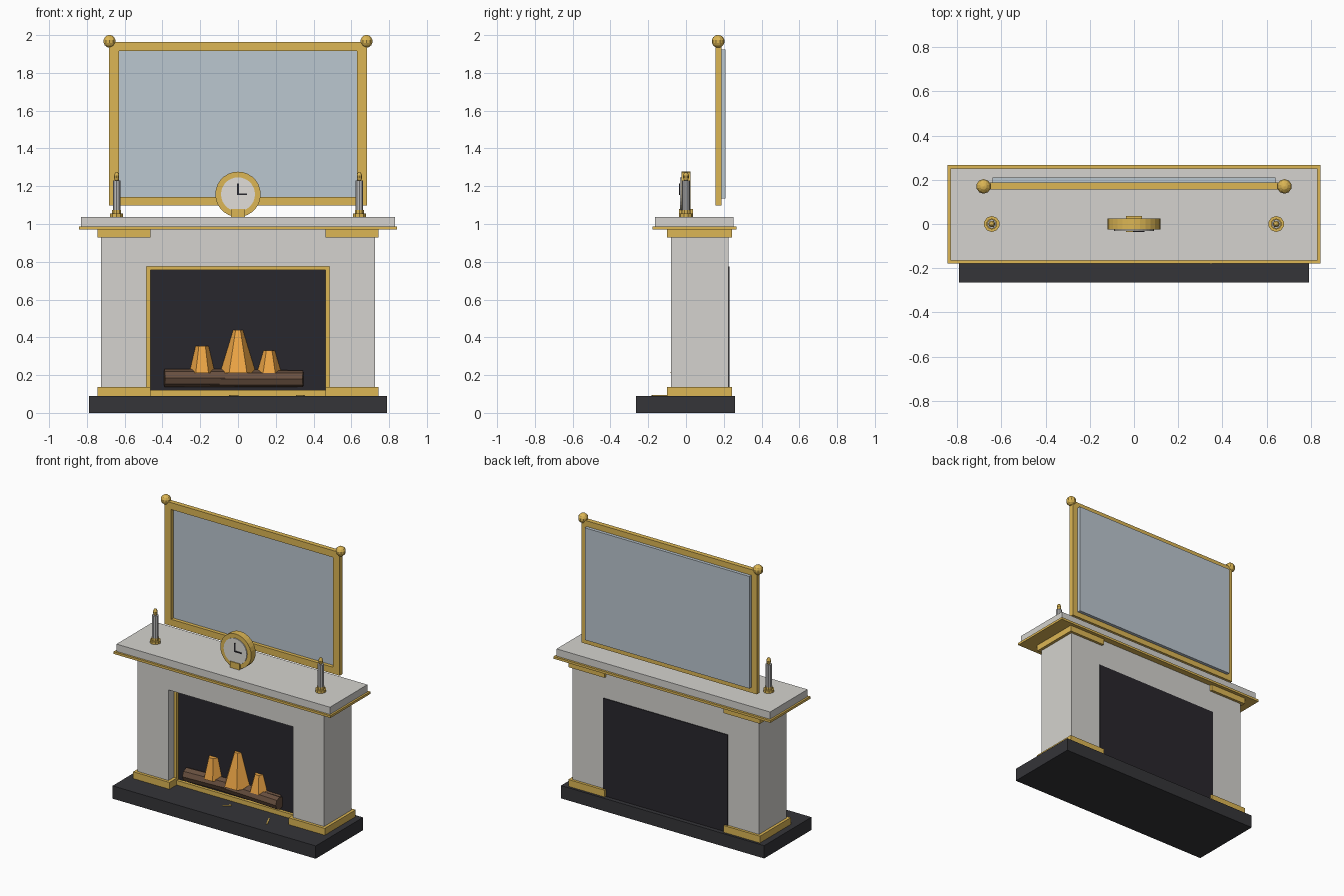
import bpy
from math import pi, radians, atan2, hypot

if "Cube" in bpy.data.objects:
    bpy.data.objects.remove(bpy.data.objects["Cube"])


def material(name, rgb):
    m = bpy.data.materials.new(name)
    m.diffuse_color = (*rgb, 1)
    m.use_nodes = True
    m.node_tree.nodes["Principled BSDF"].inputs["Base Color"].default_value = m.diffuse_color
    return m


GOLD = material("gold", (0.72, 0.47, 0.09))
STONE = material("pale_stone", (0.66, 0.65, 0.62))
SLATE = material("slate", (0.035, 0.035, 0.04))
SOOT = material("soot", (0.022, 0.02, 0.026))
GLASS = material("mirror_glass", (0.5, 0.57, 0.63))
WOOD = material("wood", (0.14, 0.08, 0.05))
FLAME = material("flame", (0.85, 0.38, 0.06))
CREAM = material("cream", (0.75, 0.73, 0.69))
METAL = material("candle_grey", (0.5, 0.5, 0.5))


def finish(name, mat):
    o = bpy.context.object
    o.name = name
    o.data.materials.append(mat)
    return o


def box(name, x, y, z, mat, turn=0):
    """Box from (min, max) ranges."""
    bpy.ops.mesh.primitive_cube_add(
        size=1, location=[sum(r) / 2 for r in (x, y, z)], rotation=(0, 0, turn))
    o = finish(name, mat)
    o.scale = [r[1] - r[0] for r in (x, y, z)]
    return o


def cone(name, loc, r1, r2, depth, sides, mat, rot=(0, 0, 0)):
    bpy.ops.mesh.primitive_cone_add(vertices=sides, radius1=r1, radius2=r2,
                                    depth=depth, location=loc, rotation=rot)
    return finish(name, mat)


def ball(name, loc, r, mat, stretch=1):
    bpy.ops.mesh.primitive_uv_sphere_add(segments=10, ring_count=7, radius=r, location=loc)
    finish(name, mat).scale.z = stretch


def span(s, a, b):
    return tuple(sorted((s * a, s * b)))


# hearth, lintel and firebox
box("hearth", (-0.79, 0.79), (-0.265, 0.26), (0, 0.09), SLATE)
box("lintel", (-0.485, 0.485), (-0.08, 0.225), (0.775, 0.97), STONE)
box("firebox", (-0.485, 0.485), (0, 0.23), (0.09, 0.775), SOOT)

# mantel shelf
box("mantel_moulding", (-0.843, 0.843), (-0.178, 0.267), (0.97, 0.986), GOLD)
box("mantel_top", (-0.83, 0.83), (-0.164, 0.252), (0.986, 1.037), STONE)

# opening trim and mirror frame rails
box("trim_top", (-0.485, 0.485), (-0.02, 0.005), (0.757, 0.776), GOLD)
box("trim_bottom", (-0.485, 0.485), (-0.02, 0.005), (0.09, 0.122), GOLD)
box("frame_top", (-0.68, 0.68), (0.155, 0.188), (1.915, 1.963), GOLD)
box("frame_bottom", (-0.68, 0.68), (0.155, 0.188), (1.097, 1.143), GOLD)
box("mirror_glass", (-0.64, 0.64), (0.18, 0.21), (1.135, 1.923), GLASS)

# parts repeated left and right
for s, side in ((-1, "left"), (1, "right")):
    box(side + "_pillar", span(s, 0.485, 0.725), (-0.08, 0.225), (0.09, 0.97), STONE)
    box(side + "_plinth", span(s, 0.463, 0.745), (-0.10, 0.243), (0.09, 0.138), GOLD)
    box(side + "_capital", span(s, 0.463, 0.745), (-0.10, 0.243), (0.928, 0.97), GOLD)
    box(side + "_trim", span(s, 0.463, 0.485), (-0.02, 0.005), (0.09, 0.776), GOLD)
    box(side + "_frame_stile", span(s, 0.629, 0.682), (0.155, 0.188), (1.097, 1.963), GOLD)
    ball(side + "_finial", (s * 0.68, 0.17, 1.967), 0.034, GOLD)
    x = s * 0.643
    cone(side + "_candle_base", (x, 0, 1.046), 0.036, 0.036, 0.018, 10, GOLD)
    cone(side + "_candle_collar", (x, 0, 1.064), 0.025, 0.025, 0.018, 10, GOLD)
    cone(side + "_candle", (x, 0, 1.142), 0.021, 0.021, 0.174, 10, METAL)
    ball(side + "_candle_flame", (x, 0, 1.25), 0.015, GOLD, 1.7)

# mantel clock
flat = (pi / 2, 0, 0)
cone("clock_case", (0, 0, 1.157), 0.12, 0.12, 0.05, 28, GOLD, flat)
cone("clock_face", (0, -0.025, 1.157), 0.09, 0.09, 0.012, 28, CREAM, flat)
box("clock_foot", (-0.036, 0.036), (-0.037, 0.037), (1.037, 1.08), GOLD)
box("minute_hand", (-0.004, 0.004), (-0.036, -0.03), (1.153, 1.215), SOOT)
box("hour_hand", (-0.004, 0.048), (-0.036, -0.03), (1.153, 1.161), SOOT)

# logs
for i, (x0, x1, y, z, r, turn) in enumerate(
        ((-0.39, 0.335, 0, 0.185, 0.047, 3), (-0.25, 0.345, -0.012, 0.18, 0.044, -3))):
    cone(f"log_{i + 1}", ((x0 + x1) / 2, y, z), r, r, x1 - x0, 8, WOOD,
         (0, pi / 2, radians(turn)))

# flames
for i, (x, r, t, top) in enumerate(((-0.19, 0.068, 0.034, 0.355),
                                    (0, 0.095, 0.025, 0.44),
                                    (0.165, 0.065, 0.03, 0.33))):
    cone(f"flame_{i + 1}", (x, 0, (0.21 + top) / 2), r, t, top - 0.21, 6, FLAME,
         (0, 0, pi / 6))

# thin inlaid veins on the hearth
for i, (a, b) in enumerate((((-0.045, -0.11), (0, -0.075)), ((0.35, -0.18), (0.31, -0.095)))):
    dx, dy = b[0] - a[0], b[1] - a[1]
    cx, cy, h = (a[0] + b[0]) / 2, (a[1] + b[1]) / 2, hypot(dx, dy) / 2
    box(f"hearth_vein_{i + 1}", (cx - h, cx + h), (cy - 0.004, cy + 0.004),
        (0.086, 0.094), GOLD, atan2(dy, dx))
